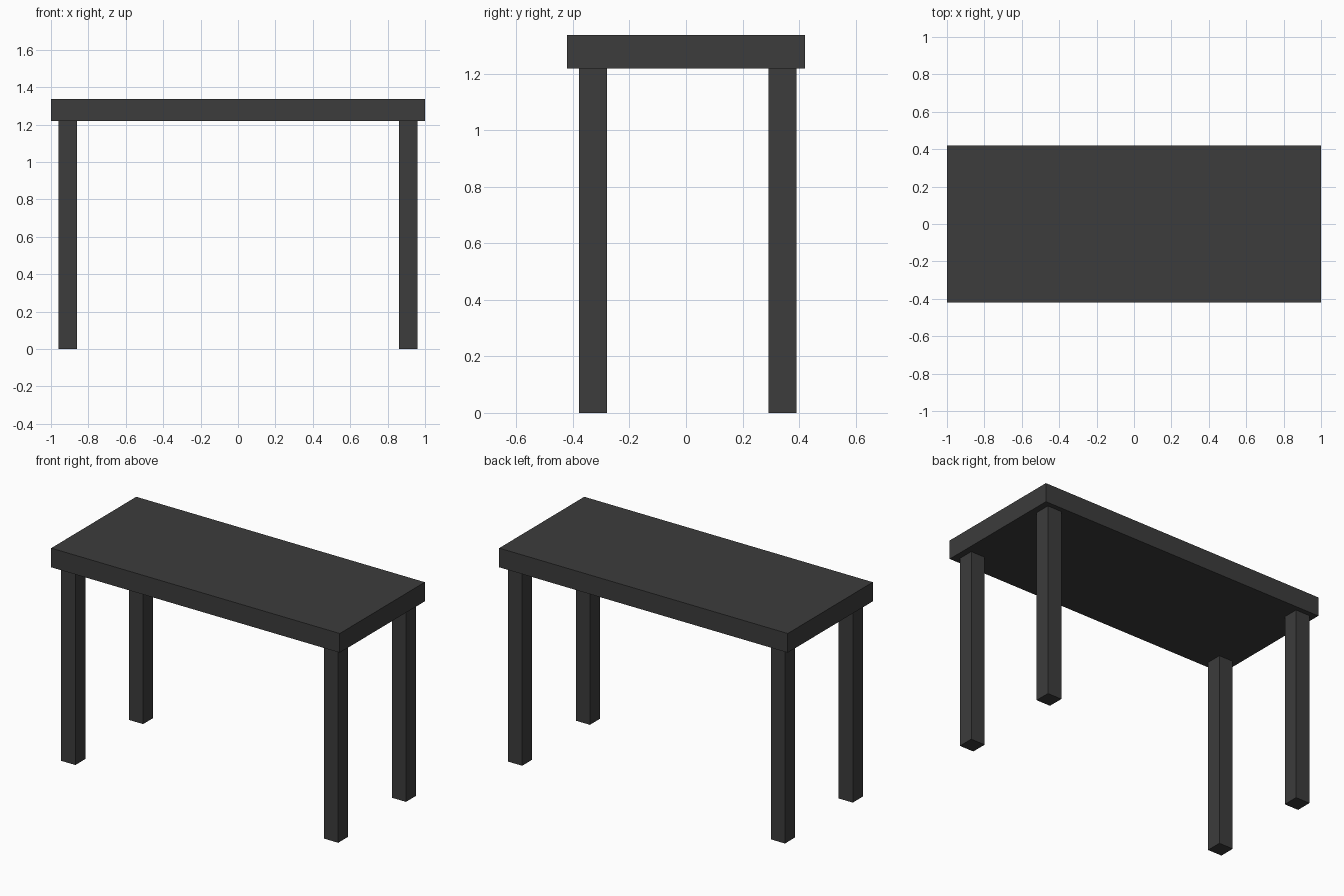
import bpy

if "Cube" in bpy.data.objects:
    bpy.data.objects.remove(bpy.data.objects["Cube"])

dark = bpy.data.materials.new("dark_finish")
dark.diffuse_color = (0.045, 0.045, 0.045, 1)
dark.use_nodes = True
dark.node_tree.nodes["Principled BSDF"].inputs["Base Color"].default_value = dark.diffuse_color


def box(name, x, y, z):
    """Box spanning the given (min, max) ranges."""
    spans = (x, y, z)
    bpy.ops.mesh.primitive_cube_add(size=1, location=[(a + b) / 2 for a, b in spans])
    ob = bpy.context.object
    ob.name = name
    ob.scale = [b - a for a, b in spans]
    bpy.ops.object.transform_apply(location=False, rotation=False, scale=True)
    ob.data.materials.append(dark)
    return ob


LEG_TOP, TABLE_TOP = 1.218, 1.338

# Thick rectangular top
box("table_top", (-1, 1), (-0.421, 0.421), (LEG_TOP, TABLE_TOP))

# Four square legs, set in slightly from the corners
for side, x in (("left", (-0.96, -0.862)), ("right", (0.862, 0.96))):
    for end, y in (("front", (-0.379, -0.28)), ("back", (0.292, 0.391))):
        box(f"{end}_{side}_leg", x, y, (0, LEG_TOP))
